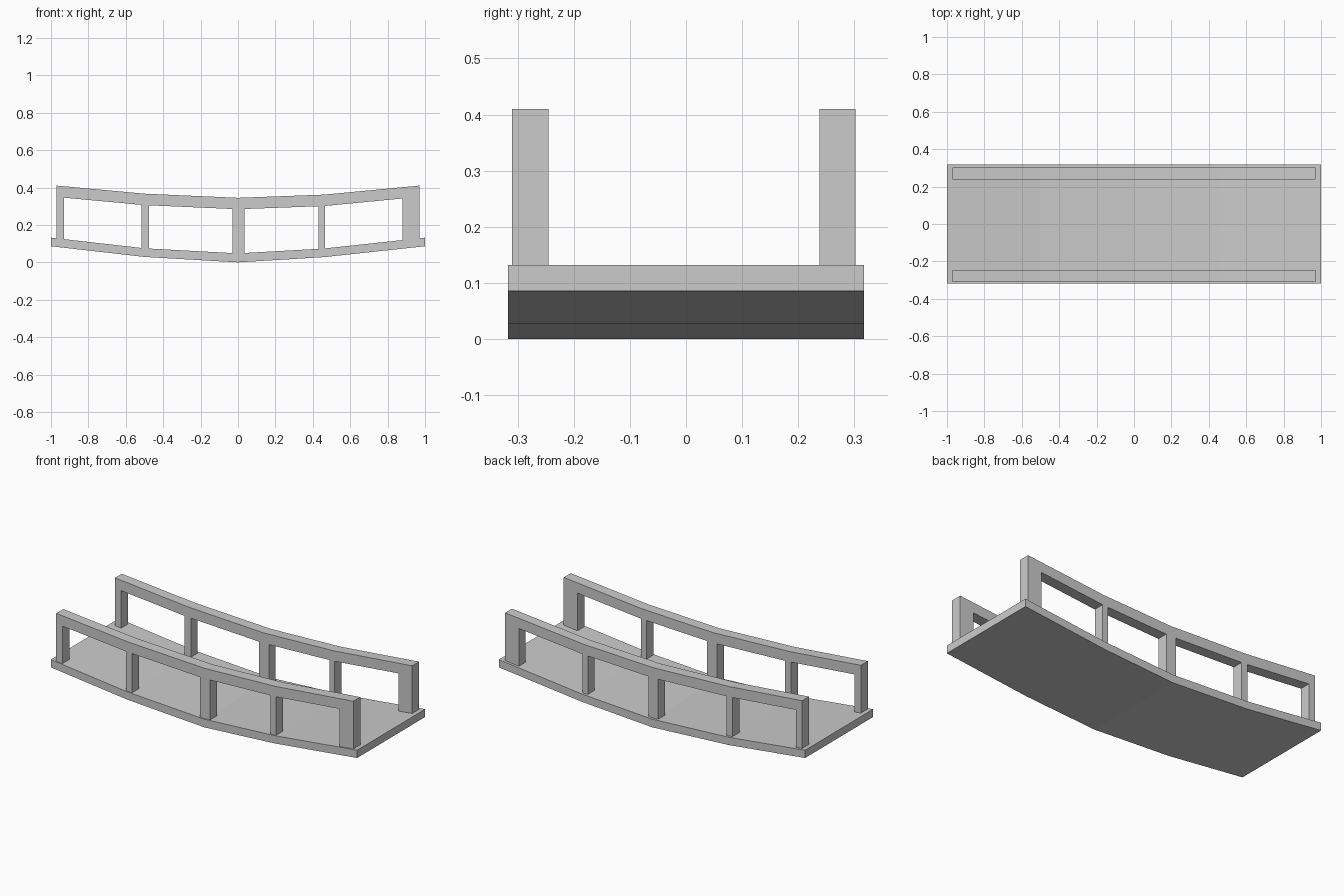
import bpy, bmesh

if "Cube" in bpy.data.objects:
    bpy.data.objects.remove(bpy.data.objects["Cube"])

# Sagging curves: x stations with deck underside, deck top, rail underside, rail top
XS = [-1.0, -0.5, 0.0, 0.46, 1.0]
DECK_LOW = [0.086, 0.029, 0.0, 0.028, 0.086]
DECK_TOP = [0.132, 0.075, 0.048, 0.074, 0.132]
RAIL_LOW = [0.352, 0.306, 0.284, 0.301, 0.353]
RAIL_TOP = [0.413, 0.367, 0.345, 0.362, 0.413]
POSTS = [(-0.97, -0.93), (-0.515, -0.475), (-0.03, 0.035), (0.43, 0.465), (0.88, 0.97)]


def height(zs, x):
    """Height of a curve at x, straight between stations."""
    for i in range(len(XS) - 1):
        if x <= XS[i + 1]:
            t = (x - XS[i]) / (XS[i + 1] - XS[i])
            return zs[i] + t * (zs[i + 1] - zs[i])


def extrude_panels(name, quads, y0, y1):
    """Weld flat quads in the xz plane and extrude them from y0 to y1."""
    bm = bmesh.new()
    for quad in quads:
        bm.faces.new([bm.verts.new((x, y0, z)) for x, z in quad])
    bmesh.ops.remove_doubles(bm, verts=bm.verts, dist=1e-5)
    geom = bmesh.ops.extrude_face_region(bm, geom=bm.faces[:], use_keep_orig=True)["geom"]
    moved = [g for g in geom if isinstance(g, bmesh.types.BMVert)]
    bmesh.ops.translate(bm, verts=moved, vec=(0, y1 - y0, 0))
    bmesh.ops.recalc_face_normals(bm, faces=bm.faces)
    mesh = bpy.data.meshes.new(name)
    bm.to_mesh(mesh)
    bm.free()
    bpy.context.collection.objects.link(bpy.data.objects.new(name, mesh))


def panel(low, top, a, b, sink=0.0):
    return [(a, height(low, a) - sink), (b, height(low, b) - sink),
            (b, height(top, b)), (a, height(top, a))]


# Deck
extrude_panels("deck", [panel(DECK_LOW, DECK_TOP, a, b) for a, b in zip(XS, XS[1:])],
               -0.317, 0.317)

# Railing frame: continuous handrail plus posts standing on the deck
stations = sorted({x for p in POSTS for x in p} | set(XS[1:-1]))
frame = []
for a, b in zip(stations, stations[1:]):
    frame.append(panel(RAIL_LOW, RAIL_TOP, a, b))
    if any(p[0] <= a and b <= p[1] for p in POSTS):
        frame.append(panel(DECK_TOP, RAIL_LOW, a, b, 0.0)) 
extrude_panels("front_railing", frame, -0.31, -0.245)
extrude_panels("back_railing", frame, 0.238, 0.302)
